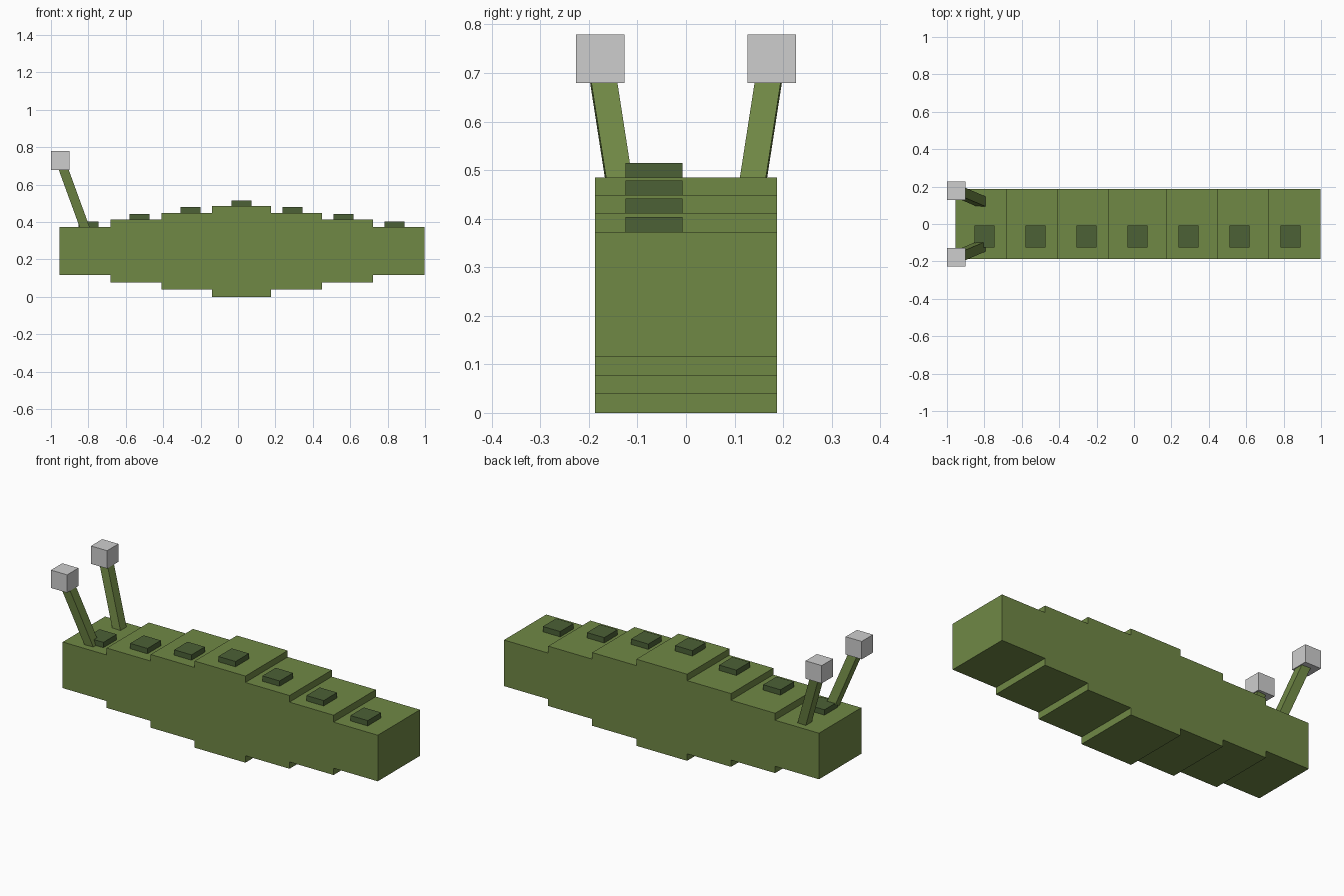
import bpy, bmesh
from math import radians
from mathutils import Euler, Matrix, Vector

old = bpy.data.objects.get("Cube")
if old:
    bpy.data.objects.remove(old, do_unlink=True)


def material(name, rgb):
    m = bpy.data.materials.new(name)
    m.use_nodes = True
    m.diffuse_color = (*rgb, 1)
    bsdf = next(n for n in m.node_tree.nodes if n.type == 'BSDF_PRINCIPLED')
    bsdf.inputs["Base Color"].default_value = (*rgb, 1)
    return m


green = material("leaf green", (0.162, 0.246, 0.06))
dark_green = material("dark green", (0.072, 0.119, 0.037))
grey = material("light grey", (0.617, 0.617, 0.617))


def finish(name, bm, mat):
    bmesh.ops.recalc_face_normals(bm, faces=bm.faces)
    mesh = bpy.data.meshes.new(name)
    bm.to_mesh(mesh)
    bm.free()
    mesh.materials.append(mat)
    obj = bpy.data.objects.new(name, mesh)
    bpy.context.collection.objects.link(obj)
    return obj


def box(name, center, size, mat, rotation=(0, 0, 0)):
    bm = bmesh.new()
    bmesh.ops.create_cube(bm, size=1, matrix=Matrix.Diagonal((*size, 1)))
    obj = finish(name, bm, mat)
    obj.location = center
    obj.rotation_euler = rotation
    return obj


# Stepped body: seven segments, tallest in the middle
edges = [-0.955, -0.683, -0.41, -0.138, 0.177, 0.45, 0.723, 0.997]
tops = [0.373, 0.412, 0.449, 0.485]
bottoms = [0.115, 0.077, 0.039, 0]
tops += tops[-2::-1]
bottoms += bottoms[-2::-1]
upper, lower = [], []
for i in range(7):
    for x in edges[i:i + 2]:
        upper.append((x, tops[i]))
        lower.append((x, bottoms[i]))

half_width = 0.187
bm = bmesh.new()
profile = bm.faces.new([bm.verts.new((x, -half_width, z))
                        for x, z in upper + lower[::-1]])
side = bmesh.ops.extrude_face_region(bm, geom=[profile])
bmesh.ops.translate(bm, vec=(0, 2 * half_width, 0),
                    verts=[v for v in side["geom"] if isinstance(v, bmesh.types.BMVert)])
finish("stepped_body", bm, green)

# One raised pad on each segment
for i, top in enumerate(tops):
    box(f"back_pad_{i + 1}", (-0.8 + 0.273 * i, -0.066, top + 0.01),
        (0.107, 0.118, 0.04), dark_green)

# Tilted eye stalks carrying cube eyes
for label, s in (("right", -1), ("left", 1)):
    eye = Vector((-0.95, s * 0.177, 0.729))
    tilt = Euler((radians(-8.3 * s), radians(-20), 0))
    axis = tilt.to_matrix() @ Vector((0, 0, 1))
    length = 0.43
    box(f"{label}_eye_stalk", eye - axis * length / 2,
        (0.05, 0.053, length), green, tilt)
    box(f"{label}_eye", eye, (0.1, 0.1, 0.1), grey)
